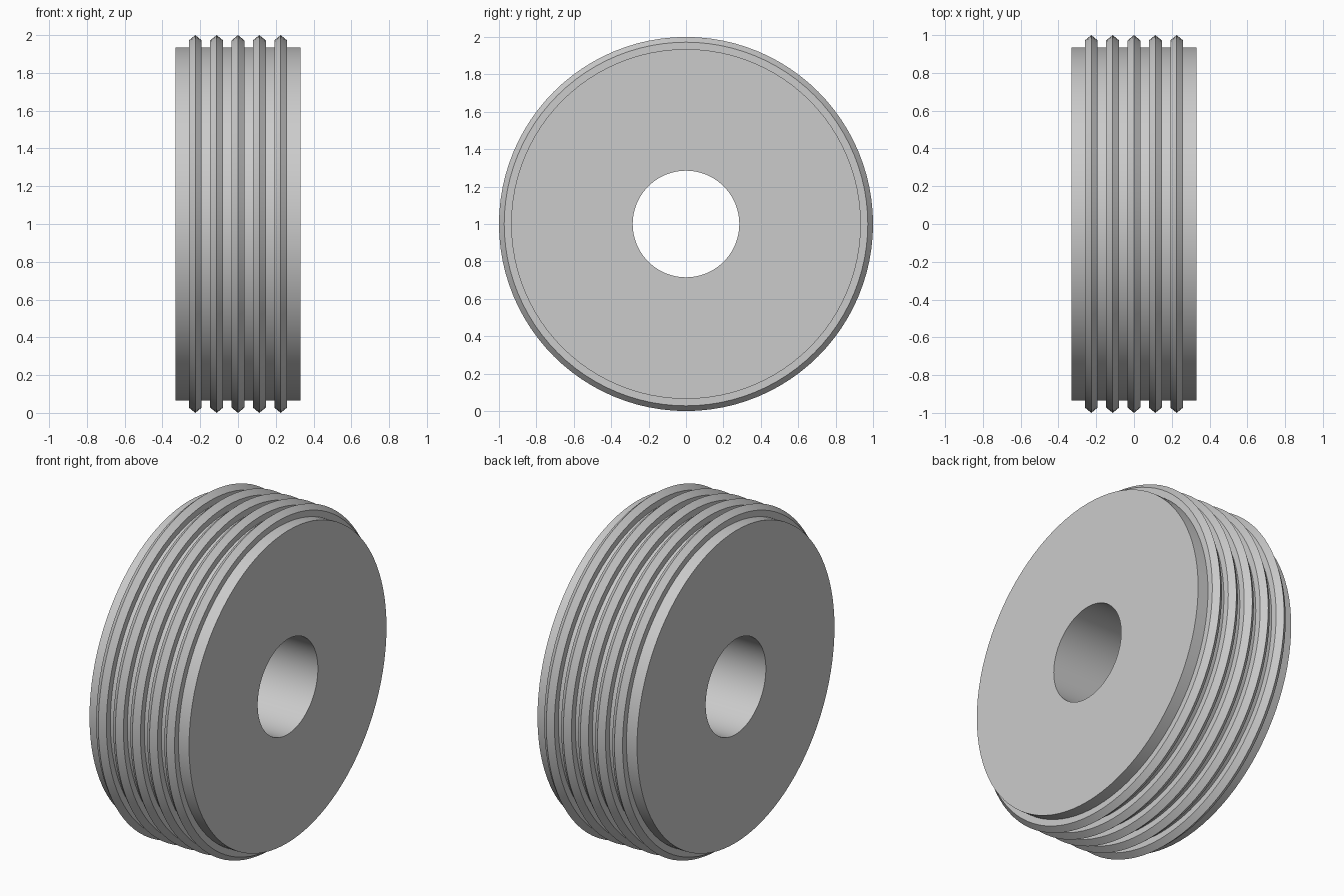
import bpy, bmesh, math

if "Cube" in bpy.data.objects:
    bpy.data.objects.remove(bpy.data.objects["Cube"])

SEGMENTS = 96
HALF_WIDTH, BORE, BODY = 0.33, 0.285, 0.935
RIDGE_HALF, SHOULDER, PEAK, PITCH = 0.034, 0.972, 1.0, 0.113

# Closed cross-section (x, radius): bore, end faces and five pointed ridges
profile = [(-HALF_WIDTH, BORE), (-HALF_WIDTH, BODY)]
for i in range(-2, 3):
    c = i * PITCH
    profile += [(c - RIDGE_HALF, BODY), (c - RIDGE_HALF, SHOULDER), (c, PEAK),
                (c + RIDGE_HALF, SHOULDER), (c + RIDGE_HALF, BODY)]
profile += [(HALF_WIDTH, BODY), (HALF_WIDTH, BORE)]

# Revolve the section around the x axis
bm = bmesh.new()
rings = []
for s in range(SEGMENTS):
    a = 2 * math.pi * s / SEGMENTS
    rings.append([bm.verts.new((x, r * math.cos(a), 1 + r * math.sin(a)))
                  for x, r in profile])
n = len(profile)
for s in range(SEGMENTS):
    a, b = rings[s], rings[(s + 1) % SEGMENTS]
    for k in range(n):
        j = (k + 1) % n
        bm.faces.new((a[k], a[j], b[j], b[k]))
bmesh.ops.recalc_face_normals(bm, faces=bm.faces)

mesh = bpy.data.meshes.new("ridged_wheel")
bm.to_mesh(mesh)
bm.free()
wheel = bpy.data.objects.new("ridged_wheel", mesh)
bpy.context.collection.objects.link(wheel)

# Smooth around the rims, crisp ridge edges
bpy.context.view_layer.objects.active = wheel
wheel.select_set(True)
bpy.ops.object.shade_smooth_by_angle(angle=math.radians(30))
